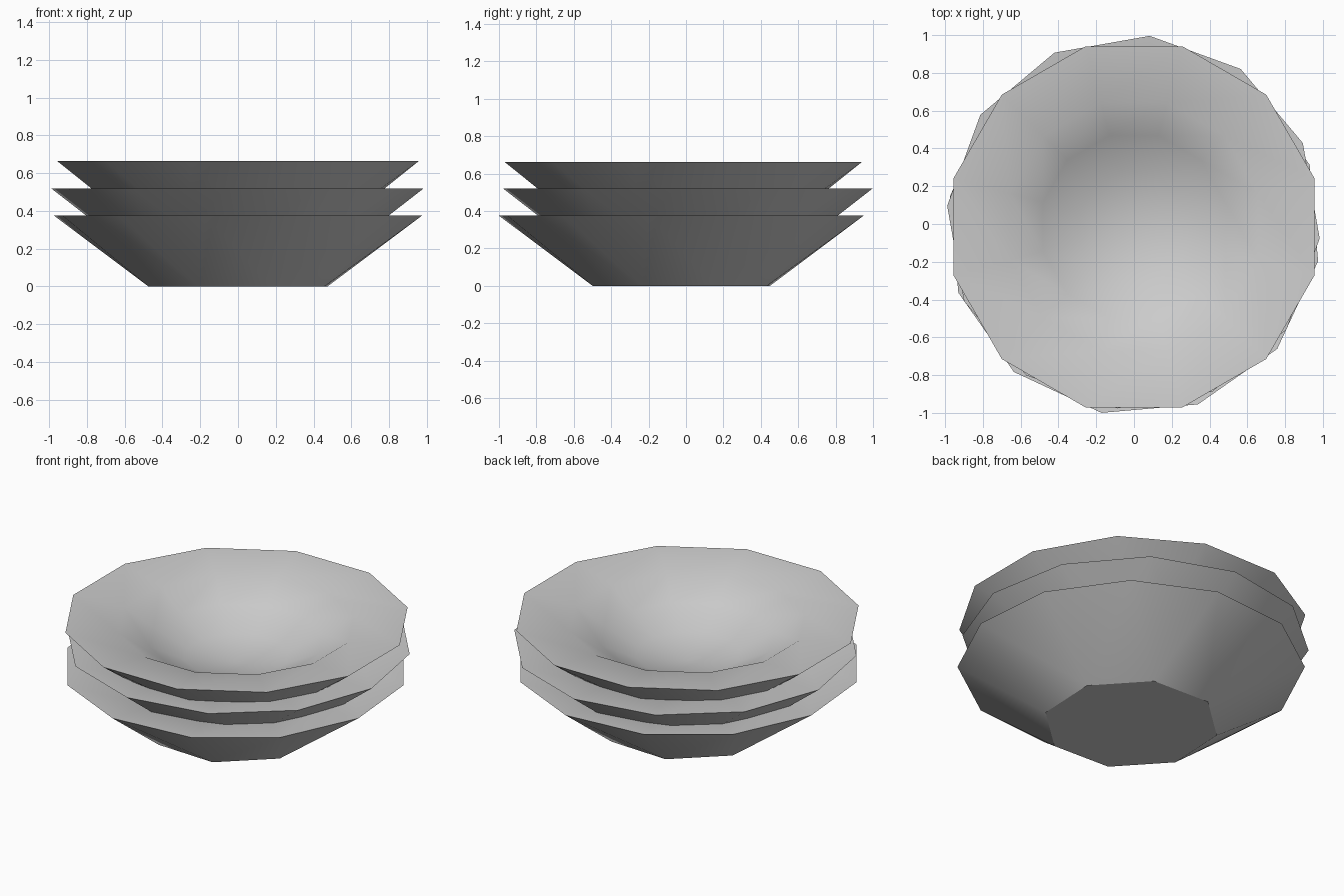
import bpy
import bmesh
from math import cos, sin, tau, radians

cube = bpy.data.objects.get("Cube")
if cube:
    bpy.data.objects.remove(cube, do_unlink=True)

# One plain glaze for every plate
GREY = (0.6, 0.6, 0.6, 1)
glaze = bpy.data.materials.new("grey glaze")
glaze.use_nodes = True
glaze.diffuse_color = GREY
glaze.node_tree.nodes["Principled BSDF"].inputs["Base Color"].default_value = GREY

# Plate profile from the foot, round the rim, down into the well: sides, radius, height
PROFILE = [
    (8, 0.505, 0.0),
    (12, 0.99, 0.375),
    (12, 0.68, 0.345),
    (12, 0.50, 0.245),
    (12, 0.30, 0.15),
]
WELL_BOTTOM = 0.11


def ring(bm, sides, radius, z):
    return [bm.verts.new((radius * cos(tau * i / sides), radius * sin(tau * i / sides), z))
            for i in range(sides)]


def zip_rings(bm, a, b):
    """Join two rings, with triangles where their side counts differ."""
    if len(a) == len(b):
        for i in range(len(a)):
            j = (i + 1) % len(a)
            bm.faces.new((a[i], a[j], b[j], b[i]))
        return
    i = j = 0
    while i < len(a) or j < len(b):
        p, q = a[i % len(a)], b[j % len(b)]
        if (i + 0.5) / len(a) < (j + 0.5) / len(b):
            i += 1
            bm.faces.new((p, a[i % len(a)], q))
        else:
            j += 1
            bm.faces.new((p, b[j % len(b)], q))


def make_plate(name, location, turn):
    bm = bmesh.new()
    rings = [ring(bm, *step) for step in PROFILE]
    for lower, upper in zip(rings, rings[1:]):
        zip_rings(bm, lower, upper)
    # Flat foot and the middle of the well
    bm.faces.new(rings[0])
    middle = bm.verts.new((0, 0, WELL_BOTTOM))
    inner = rings[-1]
    for i, v in enumerate(inner):
        bm.faces.new((v, inner[(i + 1) % len(inner)], middle))
    bmesh.ops.recalc_face_normals(bm, faces=bm.faces)
    mesh = bpy.data.meshes.new(name)
    bm.to_mesh(mesh)
    bm.free()
    mesh.materials.append(glaze)
    plate = bpy.data.objects.new(name, mesh)
    plate.location = location
    plate.rotation_euler.z = radians(turn)
    bpy.context.collection.objects.link(plate)
    # Smooth walls with a crisp rim and foot
    bpy.ops.object.select_all(action="DESELECT")
    plate.select_set(True)
    bpy.context.view_layer.objects.active = plate
    bpy.ops.object.shade_smooth_by_angle(angle=radians(33))


# Stack of three, each turned and nudged a little
make_plate("bottom_plate", (0, -0.025, 0), 20)
make_plate("middle_plate", (-0.003, 0.01, 0.144), -5)
make_plate("top_plate", (0, -0.015, 0.288), 15)
